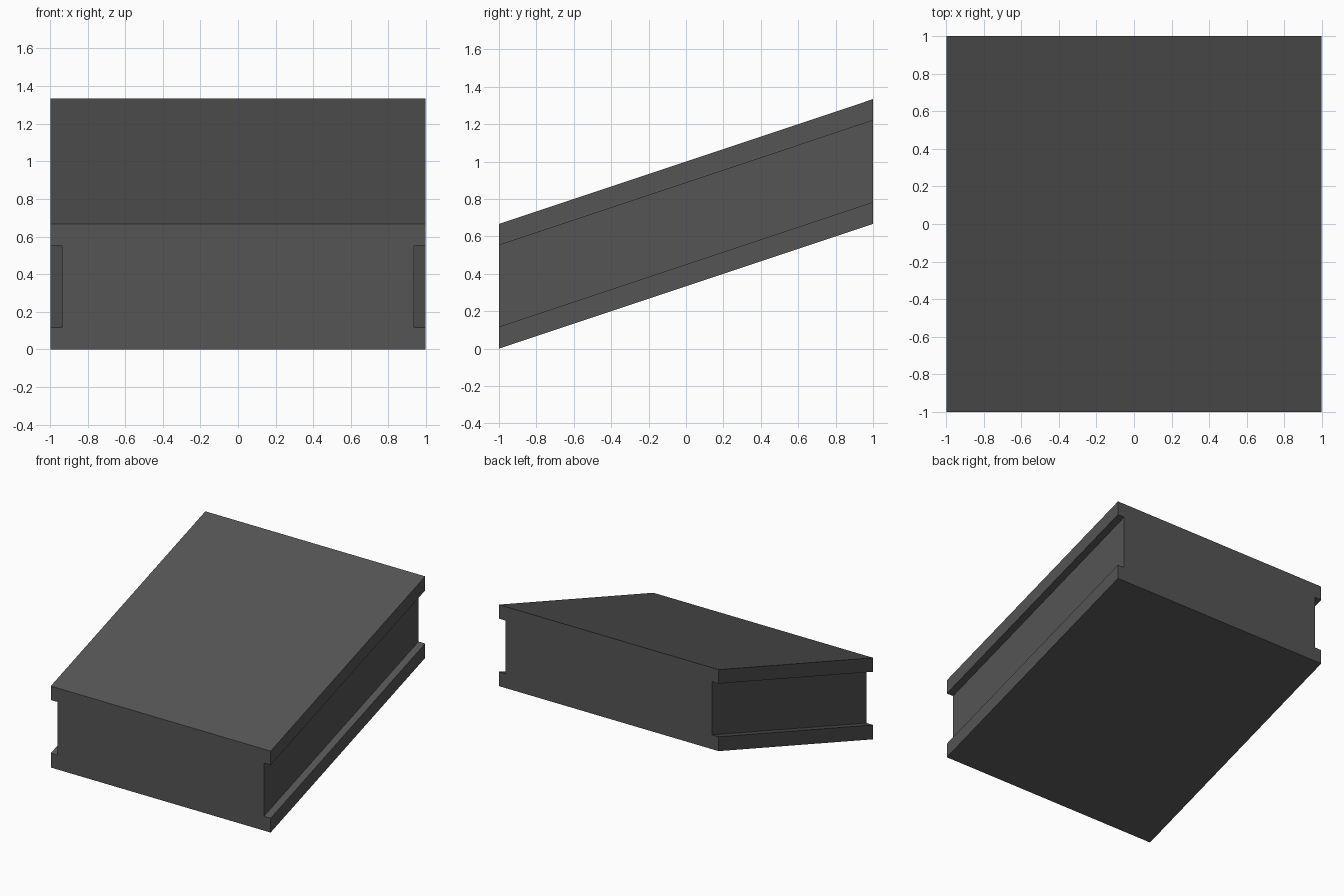
import bpy, bmesh

if "Cube" in bpy.data.objects:
    bpy.data.objects.remove(bpy.data.objects["Cube"])

# One flat dark grey
grey = bpy.data.materials.new("dark grey")
grey.diffuse_color = (0.09, 0.09, 0.09, 1)
grey.use_nodes = True
grey.node_tree.nodes["Principled BSDF"].inputs["Base Color"].default_value = grey.diffuse_color

W, INNER = 0.996, 0.935            # half widths of flanges and web
H, LOW, HIGH = 0.667, 0.117, 0.553  # profile heights
RISE = 0.667                        # climb from front to back

# Right half of the I-shaped cross-section, mirrored to the left
half = [(W, 0), (W, LOW), (INNER, LOW), (INNER, HIGH), (W, HIGH), (W, H)]
profile = half + [(-x, z) for x, z in reversed(half)]

# Sloped block: profile at the front, extruded back and up
bm = bmesh.new()
front = bm.faces.new([bm.verts.new((x, -1, z)) for x, z in profile])
ext = bmesh.ops.extrude_face_region(bm, geom=[front], use_keep_orig=True)
back = [v for v in ext["geom"] if isinstance(v, bmesh.types.BMVert)]
bmesh.ops.translate(bm, verts=back, vec=(0, 2, RISE))
bmesh.ops.recalc_face_normals(bm, faces=bm.faces[:])

mesh = bpy.data.meshes.new("sloped_block")
bm.to_mesh(mesh)
bm.free()
mesh.materials.append(grey)
bpy.context.collection.objects.link(bpy.data.objects.new("sloped_block", mesh))
